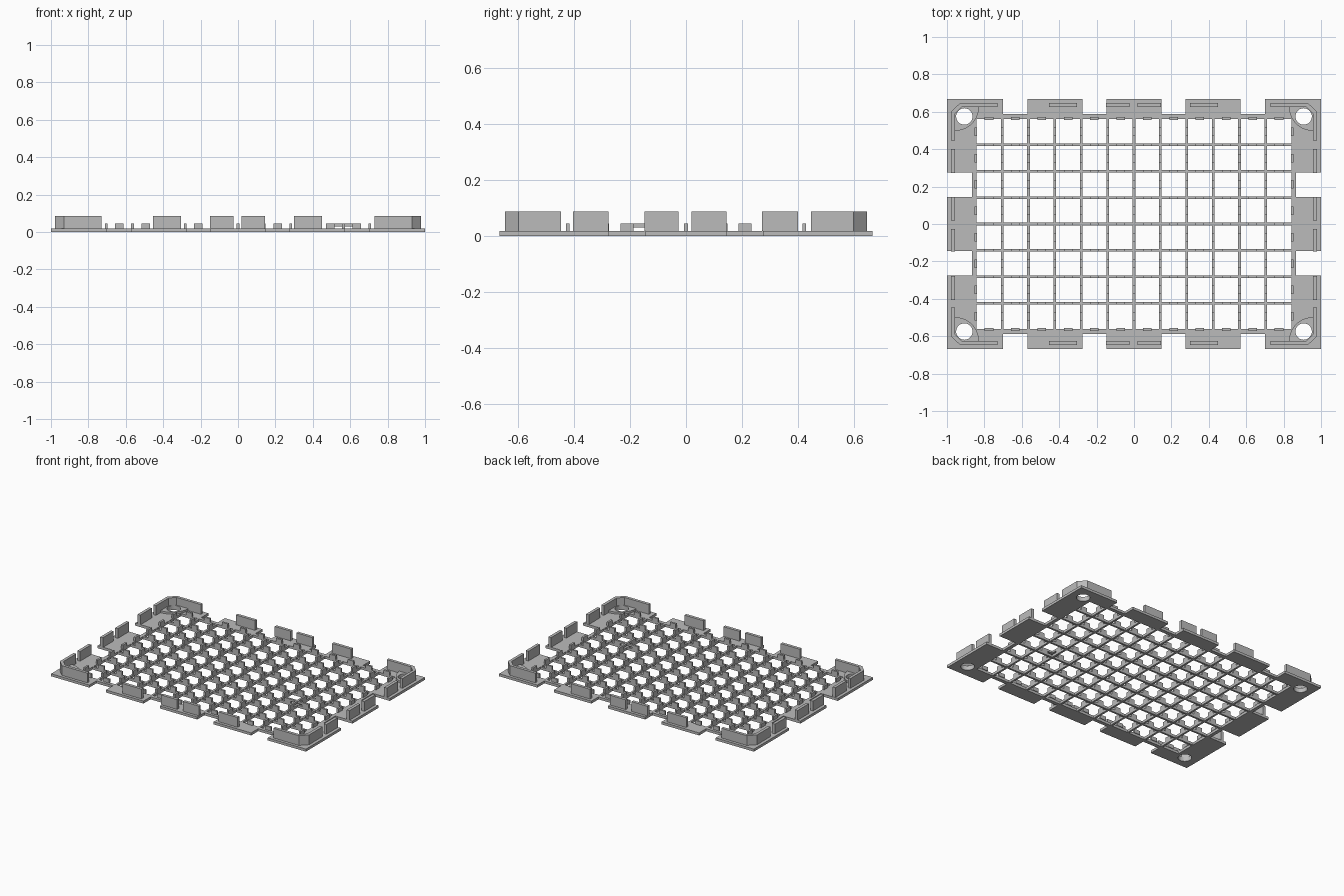
import bpy, bmesh, math

old = bpy.data.objects.get("Cube")
if old:
    bpy.data.objects.remove(old, do_unlink=True)

PLATE, BLOCK, WALL = 0.018, 0.045, 0.087   # top heights
PITCH, RIB = 0.141, 0.007                  # grid spacing, half rib width
NX, NY = 6, 4                              # cells each way from centre
IN_X, IN_Y = 0.841, 0.562                  # opening
BAND_X, BAND_Y = 0.866, 0.588              # bottom of the edge notches
OUT_X, OUT_Y = 1.0, 0.667

grey = bpy.data.materials.new("light grey")
grey.use_nodes = True
grey.diffuse_color = (0.5, 0.5, 0.5, 1)
grey.node_tree.nodes["Principled BSDF"].inputs["Base Color"].default_value = (0.5, 0.5, 0.5, 1)


def finish(name, bm):
    bmesh.ops.recalc_face_normals(bm, faces=bm.faces)
    me = bpy.data.meshes.new(name)
    bm.to_mesh(me)
    bm.free()
    me.materials.append(grey)
    ob = bpy.data.objects.new(name, me)
    bpy.context.collection.objects.link(ob)
    return ob


def extrude_up(bm, faces, height):
    geo = bmesh.ops.extrude_face_region(bm, geom=faces)
    verts = [v for v in geo["geom"] if isinstance(v, bmesh.types.BMVert)]
    bmesh.ops.translate(bm, verts=verts, vec=(0, 0, height))


def add_prism(bm, points, z0, z1):
    face = bm.faces.new([bm.verts.new((x, y, z0)) for x, y in points])
    extrude_up(bm, [face], z1 - z0)


def add_box(bm, x0, x1, y0, y1, z0, z1):
    add_prism(bm, [(x0, y0), (x1, y0), (x1, y1), (x0, y1)], z0, z1)


def mirrored(values):
    return sorted({round(s * v, 4) for v in values for s in (1, -1)})


# Plate: perimeter tabs and open lattice
def solid(x, y):
    ax, ay = abs(x), abs(y)
    if ax < IN_X and ay < IN_Y:
        return (abs(x - round(x / PITCH) * PITCH) < RIB
                or abs(y - round(y / PITCH) * PITCH) < RIB)
    if ay > BAND_Y and not (ax < 0.147 or 0.275 < ax < 0.57 or ax > 0.70):
        return False
    if ax > BAND_X and 0.145 < ay < 0.275:
        return False
    return True


xs = mirrored([OUT_X, BAND_X, IN_X, 0.147, 0.275, 0.57, 0.70]
              + [i * PITCH + s * RIB for i in range(NX) for s in (-1, 1)])
ys = mirrored([OUT_Y, BAND_Y, IN_Y, 0.145, 0.275]
              + [j * PITCH + s * RIB for j in range(NY) for s in (-1, 1)])
bm = bmesh.new()
grid = [[bm.verts.new((x, y, 0)) for y in ys] for x in xs]
for i in range(len(xs) - 1):
    for j in range(len(ys) - 1):
        if solid((xs[i] + xs[i + 1]) / 2, (ys[j] + ys[j + 1]) / 2):
            bm.faces.new((grid[i][j], grid[i + 1][j], grid[i + 1][j + 1], grid[i][j + 1]))
bmesh.ops.delete(bm, geom=[v for v in bm.verts if not v.link_faces], context="VERTS")
extrude_up(bm, bm.faces[:], PLATE)
plate = finish("lattice_plate", bm)

# Raised blocks on every rib, centred between crossings
bm = bmesh.new()
HALF = 0.023
for i in range(-NX, NX + 1):
    for j in range(-NY, NY + 1):
        x, y = i * PITCH, j * PITCH
        if i < NX:
            c = x + PITCH / 2
            add_box(bm, c - HALF, c + HALF, y - RIB, y + RIB, PLATE, BLOCK)
        if j < NY:
            c = y + PITCH / 2
            add_box(bm, x - RIB, x + RIB, c - HALF, c + HALF, PLATE, BLOCK)
finish("rib_blocks", bm)

# Small raised bridge over one crossing
bm = bmesh.new()
cx, cy, reach = 4 * PITCH, -PITCH, PITCH / 2 - HALF
add_box(bm, cx - reach, cx + reach, cy - RIB, cy + RIB, 0.03, BLOCK)
for s in (-1, 1):
    add_box(bm, cx - RIB, cx + RIB, *sorted((cy + s * RIB, cy + s * reach)), 0.03, BLOCK)
finish("crossing_bridge", bm)

# Straight upright walls on the tabs
bm = bmesh.new()
for s in (-1, 1):
    for a, b in ((-0.455, -0.305), (-0.15, -0.025), (0.02, 0.145), (0.30, 0.45)):
        add_box(bm, a, b, *sorted((s * 0.626, s * 0.647)), PLATE, WALL)
    for a, b in ((-0.405, -0.277), (-0.148, -0.027), (0.02, 0.145), (0.272, 0.40)):
        add_box(bm, *sorted((s * 0.957, s * 0.978)), a, b, PLATE, WALL)
finish("edge_walls", bm)

# Chamfered corner walls and quarter-round screw pads
walls, pads, holes = bmesh.new(), bmesh.new(), bmesh.new()
outline = [(0.73, 0.647), (0.93, 0.647), (0.978, 0.60), (0.978, 0.447),
           (0.957, 0.447), (0.957, 0.59), (0.92, 0.626), (0.73, 0.626)]
quarter = [(0.957 - 0.128 * math.cos(t * math.pi / 24),
            0.626 - 0.128 * math.sin(t * math.pi / 24)) for t in range(13)]
pad = quarter + [(0.957, 0.59), (0.92, 0.626)]
circle = [(0.907 + 0.044 * math.cos(t * math.pi / 16),
           0.575 + 0.044 * math.sin(t * math.pi / 16)) for t in range(32)]
for sx in (-1, 1):
    for sy in (-1, 1):
        for target, shape, z0, z1 in ((walls, outline, PLATE, WALL),
                                      (pads, pad, PLATE, 0.032),
                                      (holes, circle, -0.1, 0.2)):
            add_prism(target, [(sx * x, sy * y) for x, y in shape], z0, z1)
finish("corner_walls", walls)
pads = finish("screw_pads", pads)
cutter = finish("hole_cutter", holes)
cutter.hide_render = True
cutter.hide_set(True)

# Screw holes through plate and pads
for ob in (plate, pads):
    cut = ob.modifiers.new("screw_holes", "BOOLEAN")
    cut.operation = "DIFFERENCE"
    cut.solver = "EXACT"
    cut.object = cutter
